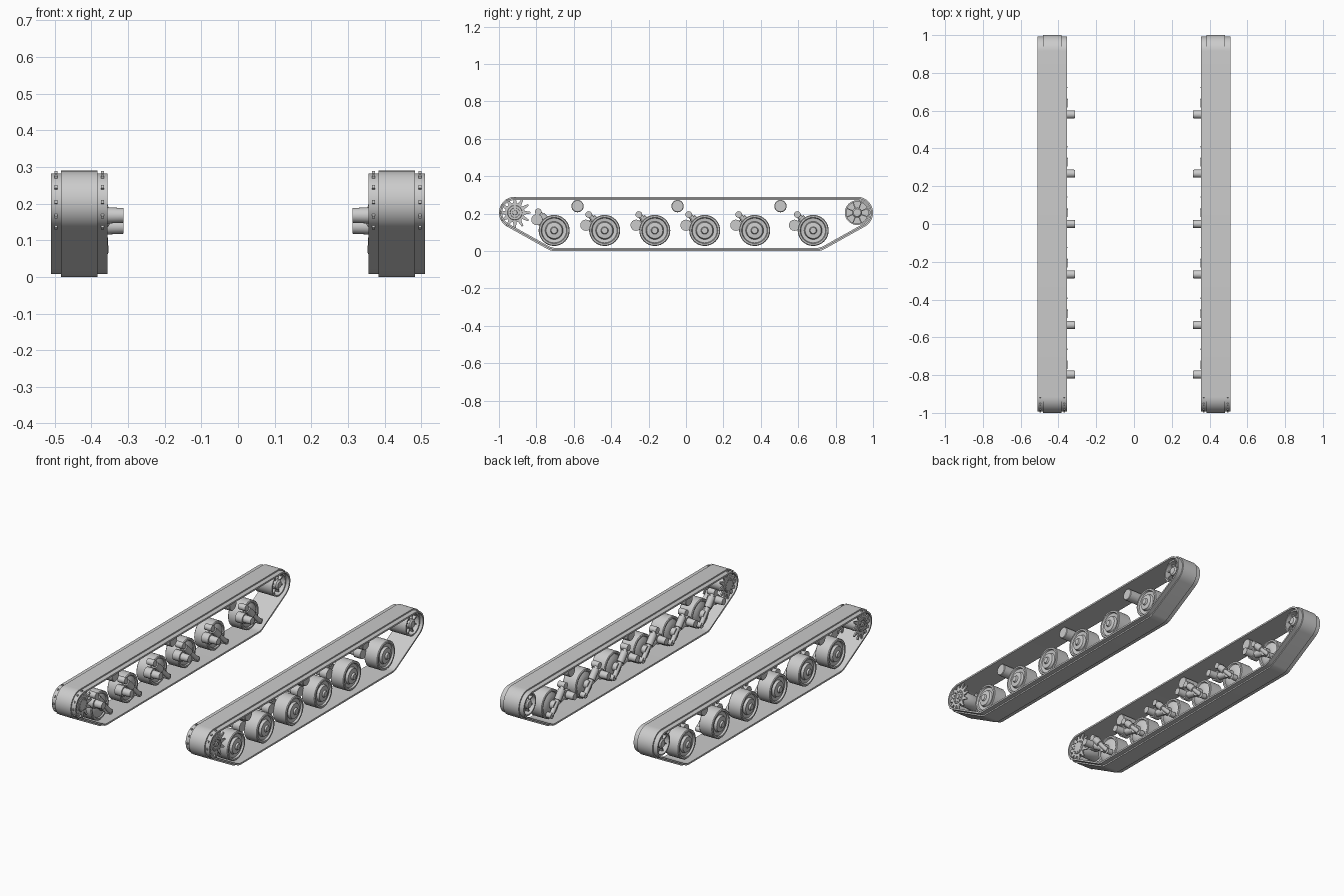
import bpy, bmesh
from math import sin, cos, pi, atan2
from mathutils import Vector

cube = bpy.data.objects.get("Cube")
if cube:
    bpy.data.objects.remove(cube, do_unlink=True)

grey = bpy.data.materials.new("plain grey")
grey.use_nodes = True
grey.diffuse_color = (0.6, 0.6, 0.6, 1)
grey.node_tree.nodes["Principled BSDF"].inputs["Base Color"].default_value = (0.6, 0.6, 0.6, 1)


def finish(name, bm):
    """Turn a bmesh of the left side into an object mirrored to the right."""
    bmesh.ops.remove_doubles(bm, verts=bm.verts, dist=0.00001)
    bmesh.ops.recalc_face_normals(bm, faces=bm.faces)
    mesh = bpy.data.meshes.new(name)
    bm.to_mesh(mesh)
    bm.free()
    mesh.materials.append(grey)
    obj = bpy.data.objects.new(name, mesh)
    bpy.context.collection.objects.link(obj)
    bpy.ops.object.select_all(action='DESELECT')
    obj.select_set(True)
    bpy.context.view_layer.objects.active = obj
    bpy.ops.object.shade_smooth_by_angle(angle=0.6)
    obj.modifiers.new("Mirror", 'MIRROR').use_mirror_merge = False
    return obj


def bridge(bm, rings, closed):
    """Join equal loops of points with quads; closed joins last to first."""
    loops = [[bm.verts.new(p) for p in ring] for ring in rings]
    n = len(loops[0])
    for i in range(len(loops) if closed else len(loops) - 1):
        a, b = loops[i], loops[(i + 1) % len(loops)]
        for j in range(n):
            k = (j + 1) % n
            bm.faces.new((a[j], a[k], b[k], b[j]))
    return loops


def lathe(bm, profile, y, z, sides=32, closed=False):
    """Spin (x, radius) points around an axle along x."""
    rings = [[(x, y + r * cos(2 * pi * i / sides), z + r * sin(2 * pi * i / sides))
              for i in range(sides)] for x, r in profile]
    loops = bridge(bm, rings, closed)
    if not closed:
        bm.faces.new(loops[0])
        bm.faces.new(loops[-1])


def rod(bm, start, end, r1, r2=None, sides=16):
    a, b = Vector(start), Vector(end)
    turn = (b - a).to_track_quat('Z', 'Y')
    radii = (r1, r1 if r2 is None else r2)
    rings = [[p + turn @ Vector((r * cos(2 * pi * i / sides), r * sin(2 * pi * i / sides), 0))
              for i in range(sides)] for p, r in zip((a, b), radii)]
    for loop in bridge(bm, rings, False):
        bm.faces.new(loop)


def plate(bm, outline, x1, x2):
    """Extrude a (y, z) outline along x."""
    for loop in bridge(bm, [[(x, y, z) for y, z in outline] for x in (x1, x2)], False):
        bm.faces.new(loop)


# Track band: a stepped cross-section carried round the loop
END, CORNER, AXLE_Z, CORNER_Z = 0.915, 0.70, 0.205, 0.085
slope = atan2(AXLE_Z - CORNER_Z, END - CORNER)
arcs = [(END, AXLE_Z, slope - pi / 2, pi / 2, 18), (-END, AXLE_Z, pi / 2, 1.5 * pi - slope, 18),
        (-CORNER, CORNER_Z, 1.5 * pi - slope, 1.5 * pi, 6),
        (CORNER, CORNER_Z, 1.5 * pi, 1.5 * pi + slope, 6)]
path = [(y, z, a + (b - a) * i / n) for y, z, a, b, n in arcs for i in range(n + 1)]
section = [(0.356, 0.068), (0.356, 0.0775), (0.383, 0.0775), (0.383, 0.085),
           (0.483, 0.085), (0.483, 0.0775), (0.51, 0.0775), (0.51, 0.068)]
bm = bmesh.new()
bridge(bm, [[(x, y + r * cos(a), z + r * sin(a)) for x, r in section] for y, z, a in path], True)
finish("track_band", bm)

# Drive sprocket: two toothed plates on a drum
bm = bmesh.new()
teeth = 12
outline = []
for t in range(teeth):
    for step, r in ((-0.36, 0.052), (-0.1, 0.084), (0.1, 0.084), (0.36, 0.052)):
        a = 2 * pi * (t + step) / teeth
        outline.append((-END + r * cos(a), AXLE_Z + r * sin(a)))
for x in (0.37, 0.497):
    plate(bm, outline, x - 0.004, x + 0.004)
lathe(bm, [(0.36, 0.02), (0.362, 0.038), (0.37, 0.042), (0.497, 0.042),
           (0.504, 0.038), (0.504, 0.026), (0.498, 0.024), (0.498, 0.014),
           (0.506, 0.012)], -END, AXLE_Z, 24)
for t in range(teeth):
    a = 2 * pi * t / teeth
    y, z = -END + 0.032 * cos(a), AXLE_Z + 0.032 * sin(a)
    rod(bm, (0.358, y, z), (0.508, y, z), 0.004, sides=6)
finish("drive_sprocket", bm)

# Rear idler: rim, web, hub and spokes
bm = bmesh.new()
lathe(bm, [(0.375, 0.066), (0.492, 0.066), (0.492, 0.058), (0.375, 0.058)],
      END, AXLE_Z, 32, True)
lathe(bm, [(0.425, 0.06), (0.44, 0.06)], END, AXLE_Z)
lathe(bm, [(0.37, 0.018), (0.378, 0.027), (0.485, 0.027), (0.492, 0.02)], END, AXLE_Z, 24)
for t in range(8):
    a = 2 * pi * (t + 0.5) / 8
    u, v = Vector((cos(a), sin(a))), Vector((-sin(a), cos(a))) * 0.003
    c = Vector((END, AXLE_Z))
    plate(bm, [c + u * 0.024 - v, c + u * 0.06 - v, c + u * 0.06 + v, c + u * 0.024 + v],
          0.39, 0.478)
finish("idler_wheel", bm)

# Return rollers under the upper run
bm = bmesh.new()
for y in (-0.58, -0.045, 0.505):
    lathe(bm, [(0.385, 0.03), (0.388, 0.033), (0.472, 0.033), (0.475, 0.03)], y, 0.24, 24)
finish("return_rollers", bm)

# Road wheels with their swing arms, pivots and dampers
wheels, arms, pivots, dampers = (bmesh.new() for _ in range(4))
WHEEL_Z = 0.11
for i, y in enumerate((-0.705, -0.435, -0.167, 0.10, 0.367, 0.68)):
    lathe(wheels, [(0.392, 0.03), (0.392, 0.045), (0.405, 0.066), (0.398, 0.07), (0.398, 0.079),
                   (0.402, 0.083), (0.481, 0.083), (0.485, 0.079), (0.485, 0.07), (0.475, 0.066),
                   (0.472, 0.048), (0.486, 0.043), (0.489, 0.02), (0.498, 0.016), (0.498, 0.006)],
          y, WHEEL_Z)
    lift = 0.03 if i == 0 else 0
    py, pz = y - (0.092 if i == 0 else 0.1), 0.138 + lift

    # Swing arm from the pivot to the wheel axle
    rod(arms, (0.38, py, pz), (0.38, y, WHEEL_Z), 0.022, 0.018)
    rod(arms, (0.365, y, WHEEL_Z), (0.4, y, WHEEL_Z), 0.024)
    rod(arms, (0.36, py, pz), (0.405, py, pz), 0.03)

    # Pivot stub pointing inwards
    rod(pivots, (0.312, py, pz), (0.375, py, pz), 0.02, 0.023, 20)

    # Damper crossing the wheel, with a mounting collar on top
    top = Vector((0.375, y - 0.085, 0.195 + lift * 0.5))
    low = Vector((0.366, y + 0.045, 0.068))
    along = (low - top).normalized()
    rod(dampers, top, low, 0.013)
    rod(dampers, top + along * 0.025, top + along * 0.09, 0.02)
    rod(dampers, (0.36, top.y, top.z), (0.405, top.y, top.z), 0.018)
    rod(dampers, (0.358, low.y, low.z), (0.39, low.y, low.z), 0.016)
finish("road_wheels", wheels)
finish("swing_arms", arms)
finish("pivot_stubs", pivots)
finish("dampers", dampers)
